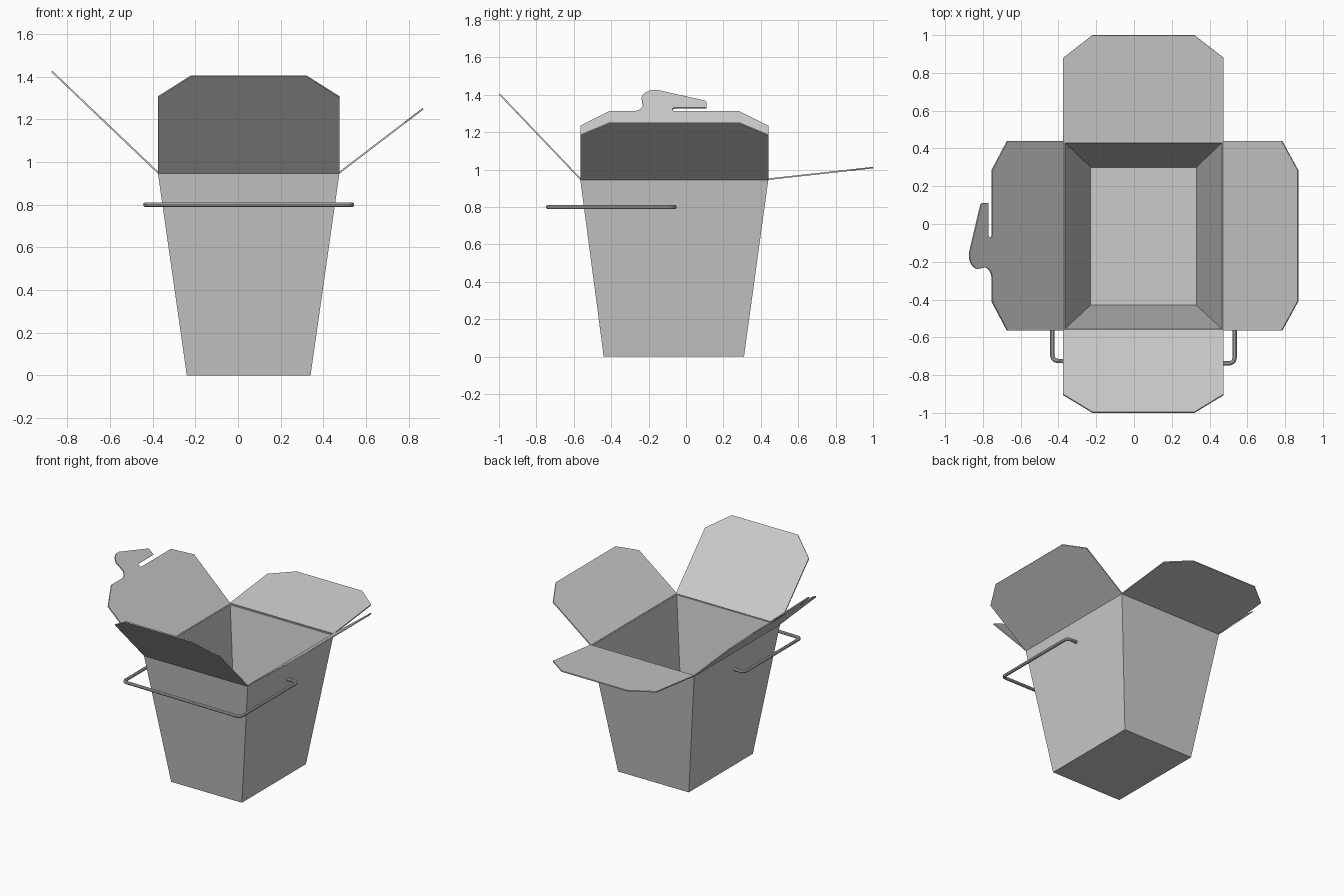
import bpy, bmesh, math
from mathutils import Vector

if "Cube" in bpy.data.objects:
    bpy.data.objects.remove(bpy.data.objects["Cube"])

X0, X1, Y0, Y1, H = -0.375, 0.475, -0.565, 0.44, 0.945   # rim of the box
T = 0.01                                                 # card thickness


def finish(name, bm):
    bmesh.ops.recalc_face_normals(bm, faces=bm.faces)
    me = bpy.data.meshes.new(name)
    bm.to_mesh(me)
    bm.free()
    ob = bpy.data.objects.new(name, me)
    bpy.context.collection.objects.link(ob)
    return ob


def rect(bm, x0, x1, y0, y1, z):
    return [bm.verts.new(p) for p in ((x0, y0, z), (x1, y0, z), (x1, y1, z), (x0, y1, z))]


def arc(cx, cy, rx, ry, a0, a1, n=6):
    return [(cx + rx * math.cos(math.radians(a0 + (a1 - a0) * i / n)),
             cy + ry * math.sin(math.radians(a0 + (a1 - a0) * i / n))) for i in range(n + 1)]


def flap(name, hinge, along, out, outline):
    """Card panel: outline is (position along hinge, fraction of the out vector)."""
    along, out, hinge = Vector(along), Vector(out), Vector(hinge)
    n = along.cross(out).normalized()
    if n.z < 0:
        n = -n
    bm = bmesh.new()
    f = bm.faces.new([bm.verts.new(hinge + along * u + out * t) for u, t in outline])
    ext = bmesh.ops.extrude_face_region(bm, geom=[f], use_keep_orig=True)
    for v in ext["geom"]:
        if isinstance(v, bmesh.types.BMVert):
            v.co += n * T * 0.8
    return finish(name, bm)


# Tapered open box with inner walls and floor
bm = bmesh.new()
rings = [rect(bm, -0.24, 0.34, -0.44, 0.31, 0),
         rect(bm, X0, X1, Y0, Y1, H),
         rect(bm, X0 + T, X1 - T, Y0 + T, Y1 - T, H),
         rect(bm, -0.24 + T, 0.34 - T, -0.44 + T, 0.31 - T, T)]
for a, b in zip(rings, rings[1:]):
    for i in range(4):
        j = (i + 1) % 4
        bm.faces.new((a[i], a[j], b[j], b[i]))
bm.faces.new(rings[0])
bm.faces.new(rings[-1])
finish("box", bm)

# Front and back flaps
end = [(X0, 0), (X1, 0), (X1, 0.785), (0.32, 1), (-0.22, 1), (X0, 0.785)]
flap("front_flap", (0, Y0, H), (1, 0, 0), (0, -0.435, 0.456), end)
flap("back_flap", (0, Y1, H), (1, 0, 0), (0, 0.56, 0.062), end)

# Right flap
side = [(Y0, 0), (Y1, 0), (Y1, 0.785), (0.285, 1), (-0.41, 1), (Y0, 0.785)]
flap("right_flap", (X1, 0, H), (0, 1, 0), (0.395, 0, 0.302), side)

# Left flap with hooked locking tab, tab points given as (y, distance from centre)
tab = arc(-0.06, 0.765, 0.012, 0.010, 270, 90)            # slot end
tab += [(0.11, 0.775), (0.11, 0.808), (0.104, 0.814)]     # hook tip
tab += arc(-0.165, 0.82, 0.075, 0.055, 65, 180, 10)       # rounded head
tab[-1] = (-0.236, 0.82)
tab += arc(-0.285, 0.793, 0.055, 0.038, 0, -90)           # neck
left = side[:4] + [(y, (d + X0) / 0.38) for y, d in tab] + side[4:]
flap("left_flap", (X0, 0, H), (0, 1, 0), (-0.38, 0, 0.362), left)


# Wire handle with rounded bends
def rounded(points, r, n=6):
    pts = [Vector(p) for p in points]
    path = [pts[0]]
    for a, b, c in zip(pts, pts[1:], pts[2:]):
        p, q = b + (a - b).normalized() * r, b + (c - b).normalized() * r
        k = 0.45
        for i in range(n + 1):
            t = i / n
            path.append(p * (1 - t) ** 2 + b * 2 * t * (1 - t) + q * t * t)
    return path + [pts[-1]]


z = 0.80
path = rounded([(-0.35, -0.062, z), (-0.433, -0.062, z), (-0.433, -0.725, z),
                (0.533, -0.738, z), (0.533, -0.062, z), (0.45, -0.062, z)], 0.035)
cu = bpy.data.curves.new("handle", "CURVE")
cu.dimensions = "3D"
cu.bevel_depth = 0.0115
cu.bevel_resolution = 3
cu.use_fill_caps = True
sp = cu.splines.new("POLY")
sp.points.add(len(path) - 1)
for p, co in zip(sp.points, path):
    p.co = (*co, 1)
handle = bpy.data.objects.new("handle", cu)
bpy.context.collection.objects.link(handle)
bpy.context.view_layer.objects.active = handle
handle.select_set(True)
bpy.ops.object.convert(target="MESH")
bpy.ops.object.shade_smooth_by_angle()
